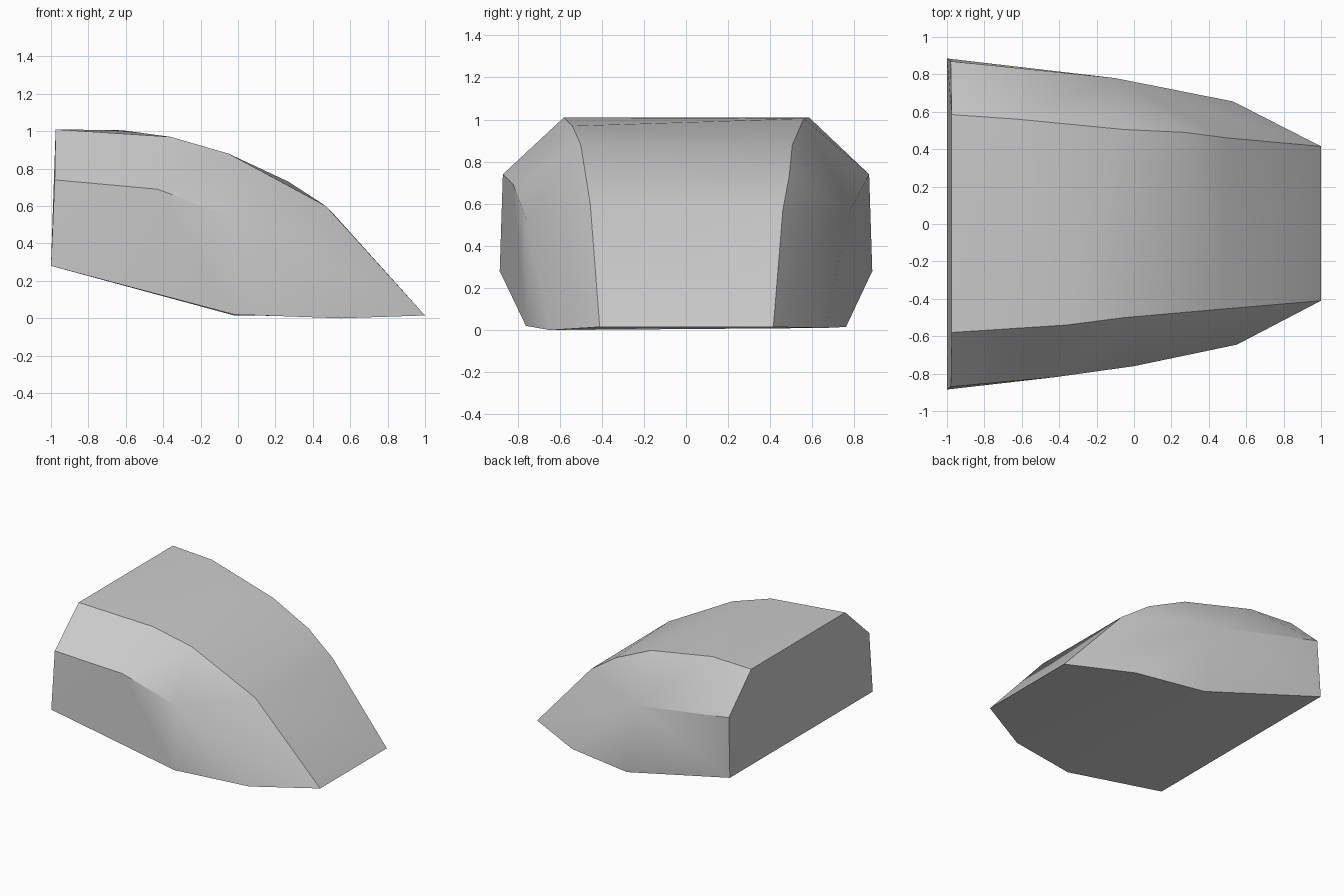
import bpy, bmesh, math

cube = bpy.data.objects.get("Cube")
if cube:
    bpy.data.objects.remove(cube, do_unlink=True)

# One flat grey
grey = bpy.data.materials.new("stone_grey")
grey.use_nodes = True
colour = (0.6, 0.6, 0.6, 1)
grey.diffuse_color = colour
grey.node_tree.nodes["Principled BSDF"].inputs["Base Color"].default_value = colour

bm = bmesh.new()


def edge_line(points, end):
    return [bm.verts.new(p) for p in points] + [end]


def zip_strip(a, b):
    """Fill between two edge lines, always advancing the one further behind in x."""
    i = j = 0
    while i < len(a) - 1 or j < len(b) - 1:
        step_a = j == len(b) - 1 or (i < len(a) - 1 and a[i + 1].co.x <= b[j + 1].co.x)
        new = a[i + 1] if step_a else b[j + 1]
        corners = {a[i], b[j], new}
        if len(corners) == 3:
            bm.faces.new((a[i], b[j], new))
        if step_a:
            i += 1
        else:
            j += 1


# Nose corners where the lines of each side meet
front_nose = bm.verts.new((1, -0.41, 0.015))
back_nose = bm.verts.new((1, 0.415, 0.015))

# Front side: top ridge, shoulder and bottom edge
front_ridge = edge_line([(-0.975, -0.58, 1.01), (-0.36, -0.54, 0.97),
                         (-0.05, -0.5, 0.88), (0.47, -0.455, 0.6)], front_nose)
front_shoulder = edge_line([(-0.98, -0.87, 0.74), (-0.43, -0.82, 0.69),
                            (0, -0.76, 0.53)], front_nose)
front_base = edge_line([(-1, -0.885, 0.28), (-0.02, -0.76, 0.02),
                        (0.55, -0.645, 0)], front_nose)

# Back side: same lines, cut a little differently
back_ridge = edge_line([(-0.975, 0.585, 1.01), (-0.62, 0.56, 1.005), (-0.05, 0.505, 0.88),
                        (0.27, 0.49, 0.73), (0.5, 0.46, 0.57)], back_nose)
back_shoulder = edge_line([(-0.98, 0.87, 0.74), (-0.1, 0.78, 0.57)], back_nose)
back_base = edge_line([(-1, 0.885, 0.28), (-0.02, 0.76, 0.015),
                       (0.53, 0.655, 0.01)], back_nose)

# Skin all around, then the flat rear
ring = [front_ridge, front_shoulder, front_base, back_base, back_shoulder, back_ridge]
for k, line in enumerate(ring):
    zip_strip(line, ring[(k + 1) % len(ring)])
bm.faces.new([line[0] for line in ring])
bmesh.ops.recalc_face_normals(bm, faces=bm.faces)

mesh = bpy.data.meshes.new("wedge_rock")
bm.to_mesh(mesh)
bm.free()
mesh.materials.append(grey)
rock = bpy.data.objects.new("wedge_rock", mesh)
bpy.context.collection.objects.link(rock)

bpy.ops.object.select_all(action="DESELECT")
rock.select_set(True)
bpy.context.view_layer.objects.active = rock
bpy.ops.object.shade_smooth_by_angle(angle=math.radians(30))
